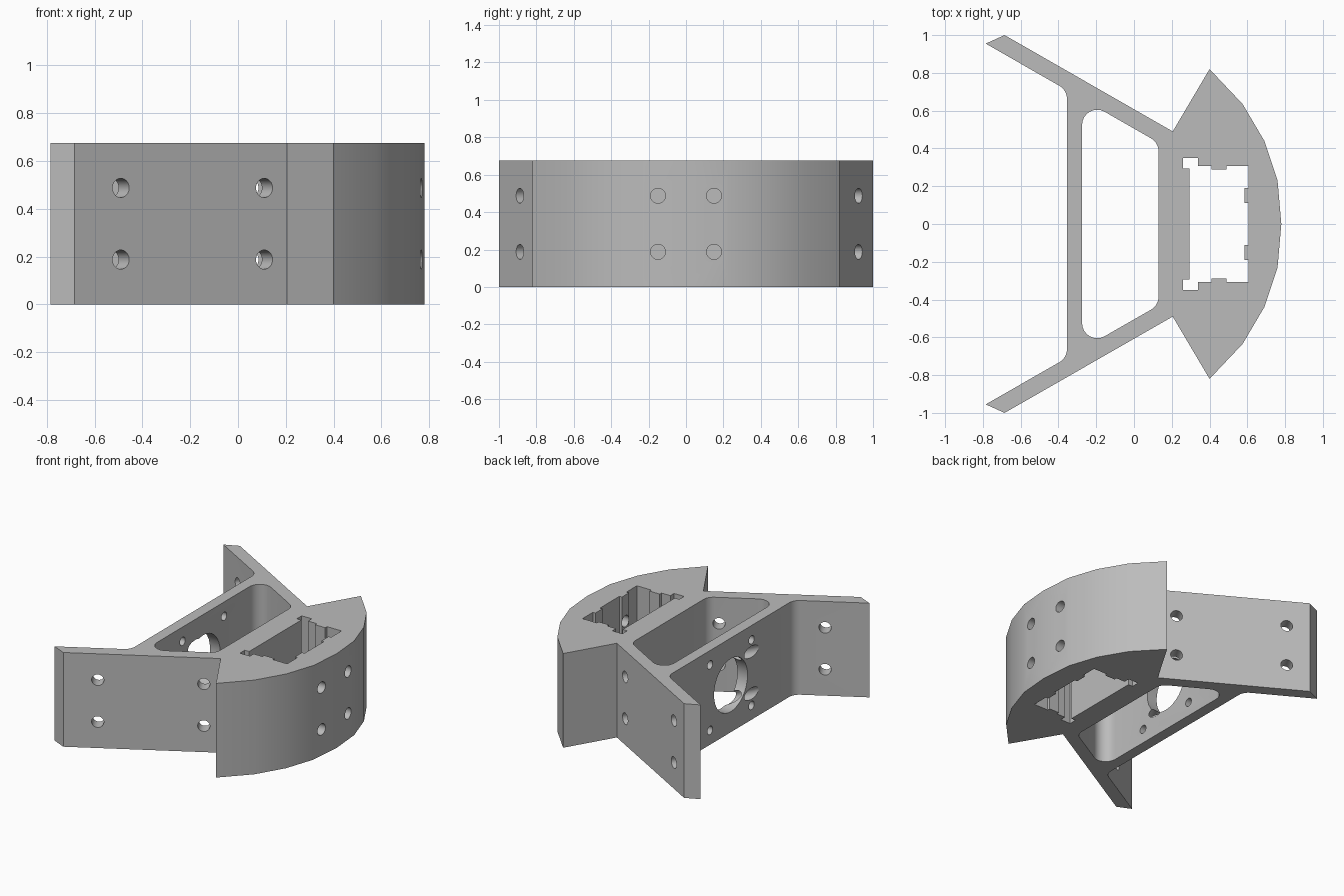
import bpy
import bmesh
import math
from mathutils import Vector

if "Cube" in bpy.data.objects:
    bpy.data.objects.remove(bpy.data.objects["Cube"])

HEIGHT = 0.675
MID = HEIGHT / 2
FILLET = 0.08
SLOPE = 0.573          # slope of the swept arms

grey = bpy.data.materials.new("plain_grey")
grey.use_nodes = True
colour = (0.5, 0.5, 0.5, 1)
grey.diffuse_color = colour
grey.node_tree.nodes["Principled BSDF"].inputs["Base Color"].default_value = colour


def rounded(before, corner, after, r=FILLET, steps=8):
    """Points of an arc that rounds one corner of a profile."""
    c = Vector(corner)
    d1 = (Vector(before) - c).normalized()
    d2 = (Vector(after) - c).normalized()
    half = d1.angle(d2) / 2
    centre = c + (d1 + d2).normalized() * (r / math.sin(half))
    start = c + d1 * (r / math.tan(half)) - centre
    end = c + d2 * (r / math.tan(half)) - centre
    sweep = start.angle_signed(end)
    pts = []
    for i in range(steps + 1):
        a = -sweep * i / steps
        pts.append((centre.x + start.x * math.cos(a) - start.y * math.sin(a),
                    centre.y + start.x * math.sin(a) + start.y * math.cos(a)))
    return pts


def mirrored(half):
    """Close a half profile by mirroring it across the x axis."""
    return half + [(x, -y) for x, y in reversed(half) if abs(y) > 1e-6]


def prism(name, profile, z0, z1):
    bm = bmesh.new()
    face = bm.faces.new([bm.verts.new((x, y, z0)) for x, y in profile])
    top = bmesh.ops.extrude_face_region(bm, geom=[face])["geom"]
    verts = [v for v in top if isinstance(v, bmesh.types.BMVert)]
    bmesh.ops.translate(bm, verts=verts, vec=(0, 0, z1 - z0))
    bmesh.ops.recalc_face_normals(bm, faces=bm.faces)
    mesh = bpy.data.meshes.new(name)
    bm.to_mesh(mesh)
    bm.free()
    obj = bpy.data.objects.new(name, mesh)
    bpy.context.collection.objects.link(obj)
    mesh.materials.append(grey)
    return obj


def drill(start, end, r):
    start, end = Vector(start), Vector(end)
    axis = end - start
    bpy.ops.mesh.primitive_cylinder_add(vertices=32, radius=r, depth=axis.length,
                                        location=(start + end) / 2)
    obj = bpy.context.object
    obj.name = "drill_cutter"
    obj.rotation_mode = 'QUATERNION'
    obj.rotation_quaternion = axis.to_track_quat('Z', 'Y')
    obj.data.materials.append(grey)
    return obj


def inner_y(x):
    """Inner side of the arm."""
    return 0.955 - (x + 0.785) * SLOPE


def outer_y(x):
    """Outer side of the arm."""
    return 0.49 - (x - 0.205) * SLOPE


# Body outline: curved nose, side fins, swept arms and cross wall
tip = (-0.785, 0.955)
notch = rounded(tip, (-0.355, inner_y(-0.355)), (-0.355, 0))
body = prism("bracket_body", mirrored(
    [(0.78, 0), (0.76, 0.23), (0.69, 0.44), (0.575, 0.635), (0.40, 0.82),
     (0.205, 0.49), (-0.685, 1.0), tip] + notch), 0, HEIGHT)

# Rounded trapezoid window between the arms
back = (-0.275, inner_y(-0.275))
front = (0.13, inner_y(0.13))
window = mirrored(rounded((-0.275, 0), back, front) + rounded(back, front, (0.13, 0)))
cutters = [prism("window_cutter", window, -0.1, HEIGHT + 0.1)]

# Keyed pocket in the nose
pocket = [(0.295, 0.295), (0.26, 0.295), (0.26, 0.35), (0.34, 0.35), (0.34, 0.308),
          (0.41, 0.308), (0.41, 0.288), (0.49, 0.288), (0.49, 0.308), (0.605, 0.308),
          (0.605, 0.19), (0.585, 0.19), (0.585, 0.11), (0.605, 0.11)]
cutters.append(prism("pocket_cutter", mirrored(pocket), -0.1, HEIGHT + 0.1))

# Large centre hole and four small holes in the cross wall
cutters.append(drill((-0.45, 0, MID), (-0.2, 0, MID), 0.19))
for y in (-0.235, 0.235):
    for z in (MID - 0.235, MID + 0.235):
        cutters.append(drill((-0.45, y, z), (-0.2, y, z), 0.03))

# Nose holes and arm holes; one pair on the left arm runs on through the cross wall
arm_holes = [(-1, 0.11, 0.16), (-1, -0.49, 0.16), (1, 0.095, 1.05), (1, -0.55, 0.16)]
inward = Vector((-0.497, -0.868))
for z in (MID - 0.15, MID + 0.15):
    for y in (-0.15, 0.15):
        cutters.append(drill((0.5, y, z), (0.9, y, z), 0.04))
    for side, x, reach in arm_holes:
        p = Vector((x, outer_y(x)))
        a, b = p - inward * 0.08, p + inward * reach
        cutters.append(drill((a.x, side * a.y, z), (b.x, side * b.y, z), 0.04))

# Cut everything out of the body
bpy.ops.object.select_all(action='DESELECT')
bpy.context.view_layer.objects.active = body
body.select_set(True)
for cutter in cutters:
    cutter.hide_render = True
    mod = body.modifiers.new("cut", 'BOOLEAN')
    mod.operation = 'DIFFERENCE'
    mod.solver = 'EXACT'
    mod.object = cutter
    bpy.ops.object.modifier_apply(modifier=mod.name)
for cutter in cutters:
    bpy.data.objects.remove(cutter)

bpy.ops.object.shade_smooth_by_angle(angle=math.radians(25))
